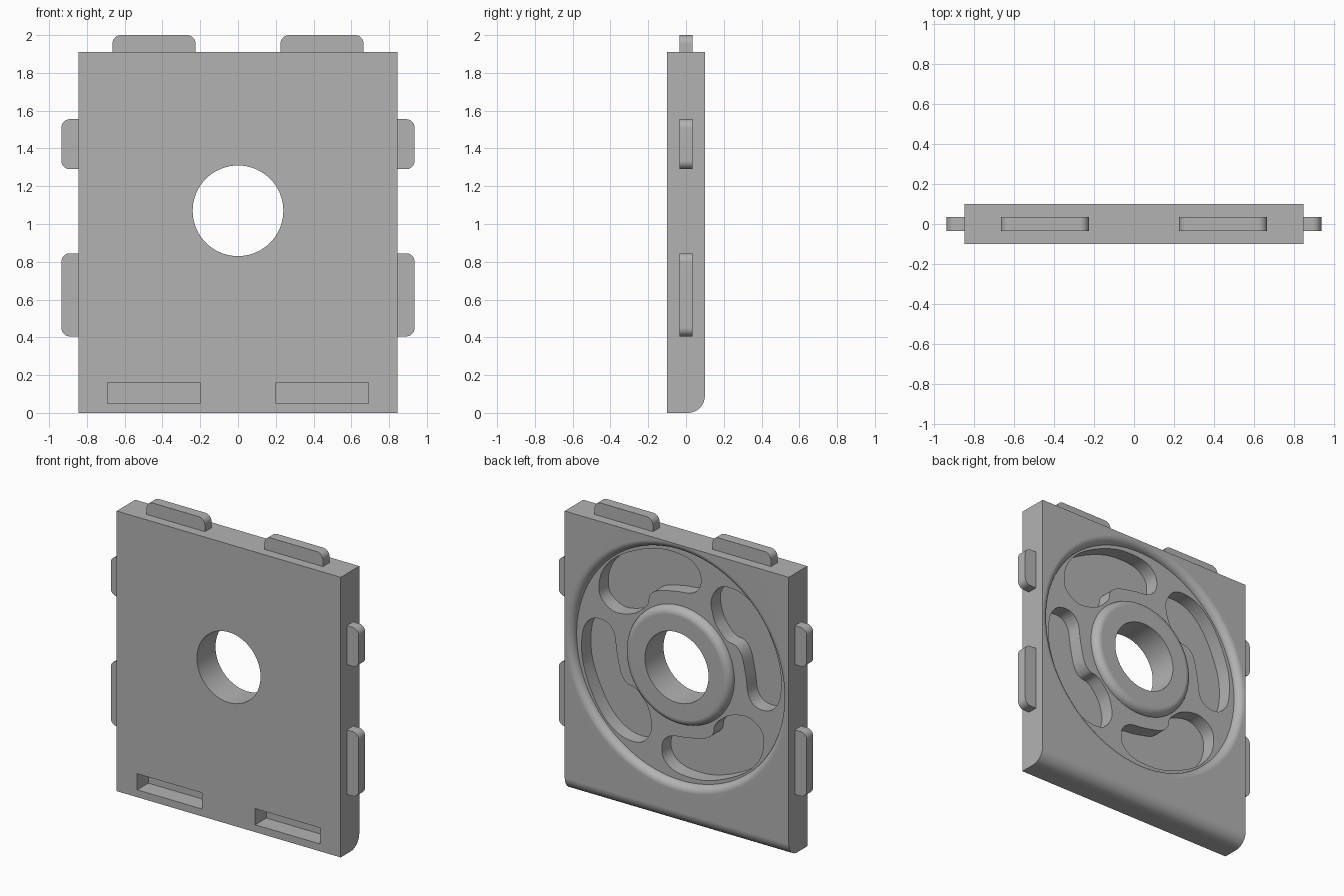
import bpy, bmesh, math
from mathutils import Vector

cube = bpy.data.objects.get("Cube")
if cube:
    bpy.data.objects.remove(cube)

HUB_Z = 1.07       # height of the round opening
HALF_W = 0.845     # half width of the plate
TOP = 1.91         # top edge of the plate
HALF_T = 0.1       # half thickness of the plate

grey = bpy.data.materials.new("plain grey")
grey.use_nodes = True
grey.diffuse_color = (0.45, 0.45, 0.45, 1)
grey.node_tree.nodes["Principled BSDF"].inputs["Base Color"].default_value = grey.diffuse_color


def finish(name, bm):
    bmesh.ops.recalc_face_normals(bm, faces=bm.faces)
    mesh = bpy.data.meshes.new(name)
    bm.to_mesh(mesh)
    bm.free()
    mesh.materials.append(grey)
    obj = bpy.data.objects.new(name, mesh)
    bpy.context.collection.objects.link(obj)
    return obj


def prism(name, points, push):
    """Extrude a flat outline along a vector."""
    bm = bmesh.new()
    face = bm.faces.new([bm.verts.new(p) for p in points])
    out = bmesh.ops.extrude_face_region(bm, geom=[face], use_keep_orig=True)
    verts = [g for g in out["geom"] if isinstance(g, bmesh.types.BMVert)]
    bmesh.ops.translate(bm, verts=verts, vec=push)
    return finish(name, bm)


def arc(cx, cy, r, start, end, steps=8):
    angles = [math.radians(start + (end - start) * i / steps) for i in range(steps + 1)]
    return [(cx + r * math.cos(a), cy + r * math.sin(a)) for a in angles]


def closed_curve(ctrl, steps=6):
    """Smooth closed loop through the control points."""
    n, out = len(ctrl), []
    for i in range(n):
        a, b, c, d = (Vector(ctrl[(i + k) % n]) for k in (-1, 0, 1, 2))
        for s in range(steps):
            t = s / steps
            out.append(0.5 * (2 * b + (c - a) * t + (2 * a - 5 * b + 4 * c - d) * t * t
                              + (3 * b - a - 3 * c + d) * t ** 3))
    return out


def activate(obj):
    bpy.ops.object.select_all(action='DESELECT')
    obj.select_set(True)
    bpy.context.view_layer.objects.active = obj


def cut(target, cutter):
    cutter.hide_render = True
    mod = target.modifiers.new("cut", 'BOOLEAN')
    mod.operation, mod.solver, mod.object = 'DIFFERENCE', 'EXACT', cutter
    activate(target)
    bpy.ops.object.modifier_apply(modifier=mod.name)
    bpy.data.objects.remove(cutter)


def smooth(obj):
    activate(obj)
    bpy.ops.object.shade_smooth_by_angle(angle=math.radians(35))
    mod = obj.modifiers.new("flat faces", 'WEIGHTED_NORMAL')
    mod.keep_sharp = True


# Plate: side profile with a rounded lower back edge
round_r = 0.09
side = [(-HALF_T, 0)] + arc(HALF_T - round_r, round_r, round_r, -90, 0) + [(HALF_T, TOP), (-HALF_T, TOP)]
plate = prism("plate", [(-HALF_W, y, z) for y, z in side], (2 * HALF_W, 0, 0))

# Ring-shaped recess in the back, with rounded hub and rim edges
fillet = 0.05
floor_y = HALF_T - fillet
section = [(0.35, 0.2)] + arc(0.35, floor_y, fillet, 90, 0) \
    + arc(0.84, floor_y, fillet, 180, 90) + [(0.84, 0.2)]
bm = bmesh.new()
ring = [bm.verts.new((r, y, HUB_Z)) for r, y in section]
edges = [bm.edges.new((ring[i - 1], ring[i])) for i in range(len(ring))]
bmesh.ops.spin(bm, geom=ring + edges, cent=(0, 0, HUB_Z), axis=(0, 1, 0),
               angle=math.tau, steps=96, use_merge=True)
bmesh.ops.remove_doubles(bm, verts=bm.verts, dist=0.0001)
cut(plate, finish("recess_cutter", bm))

# Four curved pockets in the recess floor, as (radius, angle)
pocket = [(0.42, 45), (0.45, 57), (0.56, 66), (0.69, 63), (0.765, 51), (0.775, 36),
          (0.765, 15), (0.745, -2), (0.69, -11), (0.59, -14), (0.515, -9),
          (0.49, 5), (0.49, 21), (0.475, 30), (0.43, 36)]
for k in range(4):
    ctrl = []
    for r, deg in pocket:
        a = math.radians(deg + 90 * k)
        ctrl.append((-r * math.cos(a), -0.05, HUB_Z + r * math.sin(a)))
    cut(plate, prism("pocket_cutter", closed_curve(ctrl), (0, 0.25, 0)))

# Round opening through the hub
circle = arc(0, HUB_Z, 0.24, 0, 360, 72)[:-1]
cut(plate, prism("opening_cutter", [(x, -0.3, z) for x, z in circle], (0, 0.6, 0)))

# Two slots low on the front
for s in (-1, 1):
    slot = [(s * x, -0.2, z) for x, z in ((0.2, 0.05), (0.69, 0.05), (0.69, 0.16), (0.2, 0.16))]
    cut(plate, prism("slot_cutter", slot, (0, 0.22, 0)))
smooth(plate)


# Tabs: rounded tongues standing out from the edges
def tab(name, base, along, out, length):
    h, r, reach, sink = length / 2, 0.045, 0.09, 0.02
    outline = [(-h, -sink), (h, -sink)] + arc(h - r, reach - r, r, 0, 90) + arc(r - h, reach - r, r, 90, 180)
    start = Vector(base) - Vector((0, 0.035, 0))
    points = [start + Vector(along) * a + Vector(out) * b for a, b in outline]
    smooth(prism(name, points, (0, 0.07, 0)))


for s, label in ((-1, "right"), (1, "left")):
    tab("top_tab_" + label, (s * 0.445, 0, TOP), (1, 0, 0), (0, 0, 1), 0.44)
    tab("upper_side_tab_" + label, (s * HALF_W, 0, 1.4225), (0, 0, 1), (s, 0, 0), 0.265)
    tab("lower_side_tab_" + label, (s * HALF_W, 0, 0.625), (0, 0, 1), (s, 0, 0), 0.44)
